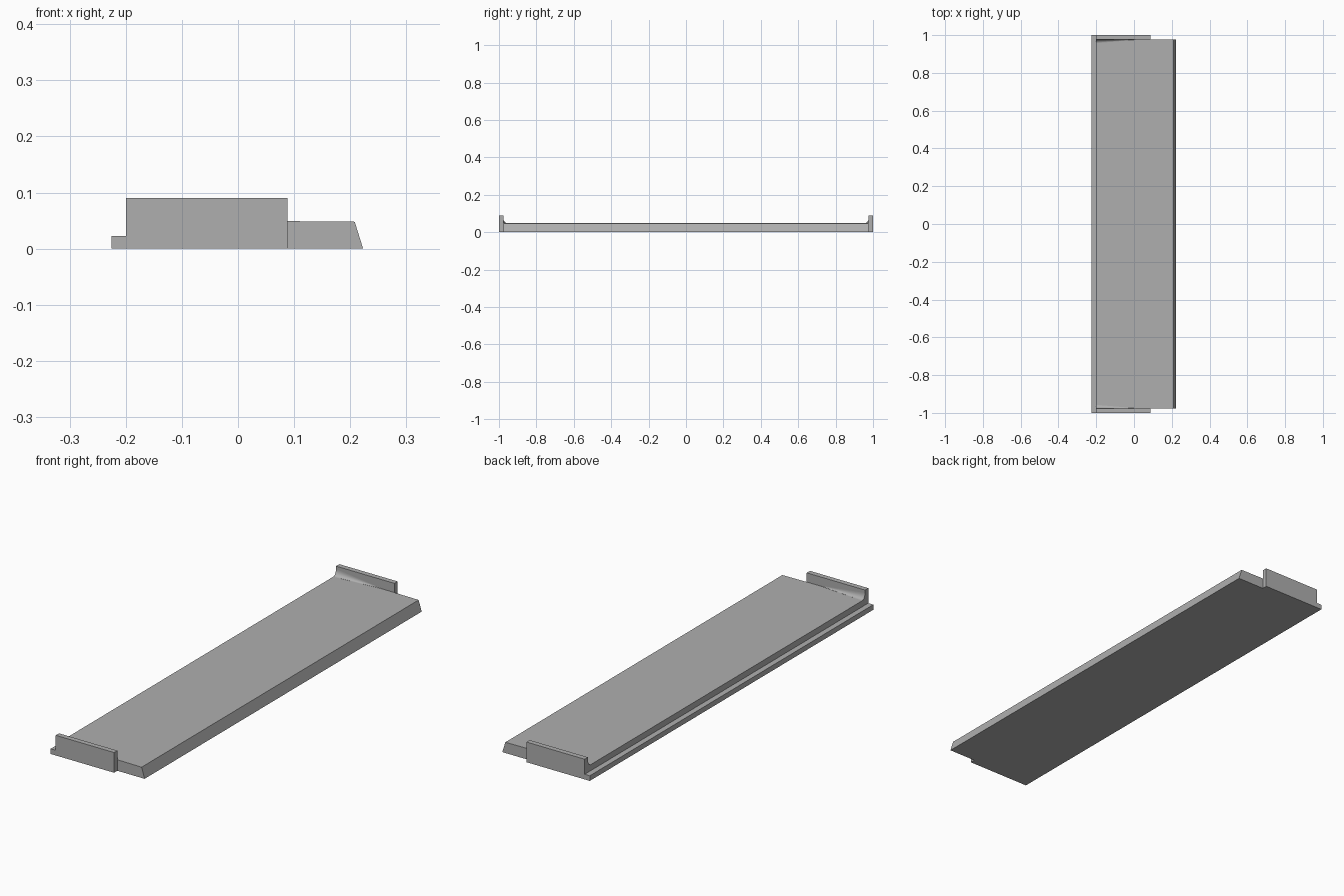
import bpy, bmesh, math

cube = bpy.data.objects.get("Cube")
if cube:
    bpy.data.objects.remove(cube, do_unlink=True)

grey = bpy.data.materials.new("plain grey")
grey.use_nodes = True
colour = (0.43, 0.43, 0.43, 1)
grey.diffuse_color = colour
grey.node_tree.nodes["Principled BSDF"].inputs["Base Color"].default_value = colour

INNER, OUTER = 0.977, 1.0      # inside and outside of the end walls
BACK, LEDGE = -0.2, -0.225     # rear face and rear lip
TOP = 0.05


def loft(name, sections):
    """Bridge matching closed sections and cap both ends."""
    bm = bmesh.new()
    rings = [[bm.verts.new(p) for p in s] for s in sections]
    for a, b in zip(rings, rings[1:]):
        for i in range(len(a)):
            j = (i + 1) % len(a)
            bm.faces.new((a[i], a[j], b[j], b[i]))
    bm.faces.new(rings[0])
    bm.faces.new(rings[-1])
    bmesh.ops.recalc_face_normals(bm, faces=bm.faces)
    mesh = bpy.data.meshes.new(name)
    bm.to_mesh(mesh)
    bm.free()
    mesh.materials.append(grey)
    obj = bpy.data.objects.new(name, mesh)
    bpy.context.collection.objects.link(obj)
    return obj


def extrude(name, profile, y0, y1):
    return loft(name, [[(x, y, z) for x, z in profile] for y in (y0, y1)])


# Long slab with a rear lip and a sloping front edge
lip = [(BACK, 0.023), (LEDGE, 0.023), (LEDGE, 0)]
extrude("slab", lip + [(0.223, 0), (0.208, 0.048), (0.1, 0.049), (BACK, TOP)],
        -INNER, INNER)

for side, label in ((-1, "front"), (1, "back")):
    # Raised end wall that carries on the rear lip
    extrude(label + "_end_wall", lip + [(0.088, 0), (0.088, 0.09), (BACK, 0.09)],
            side * INNER, side * OUTER)

    # Hollow fillet tapering away along the wall
    sections = []
    for x, size in ((BACK, 1), (0.02, 0.04)):
        w, h = 0.02 * size, 0.027 * size
        arc = [(x, side * (INNER - w + w * math.sin(a)), TOP + h - h * math.cos(a))
               for a in (i * math.pi / 16 for i in range(9))]
        sections.append(arc + [(x, side * INNER, TOP - 0.002),
                               (x, side * (INNER - w), TOP - 0.002)])
    fillet = loft(label + "_fillet", sections)
    bpy.ops.object.select_all(action="DESELECT")
    fillet.select_set(True)
    bpy.context.view_layer.objects.active = fillet
    bpy.ops.object.shade_smooth_by_angle(angle=math.radians(30))
